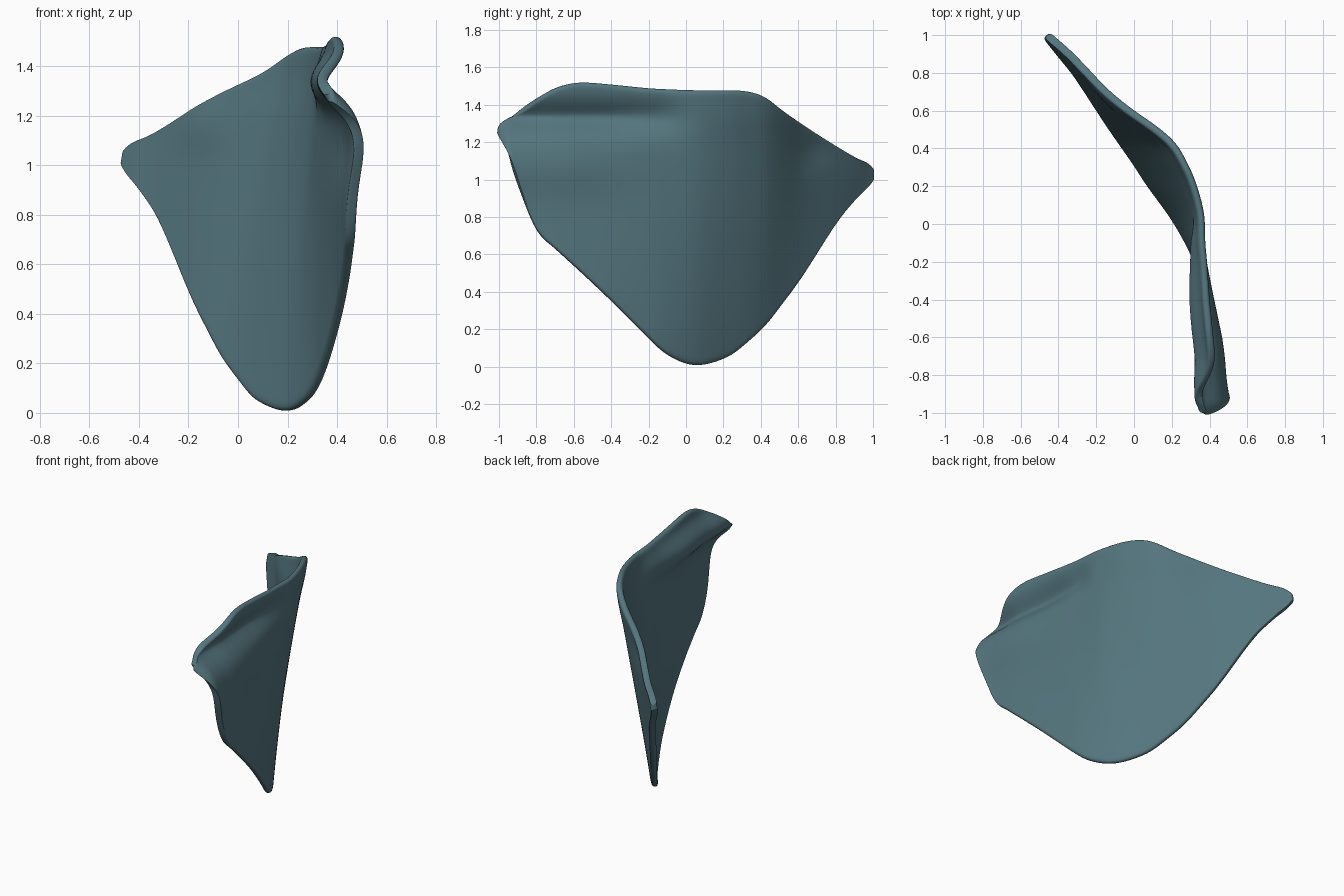
import bpy, bmesh, math

if "Cube" in bpy.data.objects:
    bpy.data.objects.remove(bpy.data.objects["Cube"])

# Edge stations along the sheet: y, lower edge z, lower edge x, upper edge z, upper edge x
EDGE = [
    (-1.00, 1.26, .385, 1.29, .41), (-.95, 1.14, .455, 1.325, .42), (-.90, .98, .46, 1.36, .425),
    (-.80, .73, .455, 1.43, .42), (-.70, .63, .445, 1.49, .415), (-.58, .52, .43, 1.52, .40),
    (-.40, .35, .395, 1.51, .385), (-.20, .15, .335, 1.49, .375), (-.10, .06, .29, 1.485, .365),
    (.05, .005, .20, 1.48, .355), (.22, .05, .075, 1.48, .31), (.32, .125, .01, 1.475, .265),
    (.42, .22, -.06, 1.445, .205), (.50, .325, -.115, 1.38, .11), (.60, .46, -.18, 1.31, -.03),
    (.80, .775, -.31, 1.18, -.245), (.90, .90, -.39, 1.12, -.345), (.97, .97, -.445, 1.085, -.425),
    (1.00, 1.015, -.465, 1.045, -.46)]
# Depth of the crease under the upper lip: y, depth
CREASE = [(-1, .06), (-.9, .09), (-.7, .085), (-.4, .08), (-.15, .05), (.08, 0), (1, 0)]


def sample(table, y):
    """Smooth interpolation of a table keyed by its first column."""
    n = len(table)
    i = max(k for k in range(n - 1) if table[k][0] <= y + 1e-9)
    h = table[i + 1][0] - table[i][0]
    t = min(1, max(0, (y - table[i][0]) / h))

    def slope(k, c):
        a, b = max(k - 1, 0), min(k + 1, n - 1)
        return (table[b][c] - table[a][c]) / (table[b][0] - table[a][0])
    out = []
    for c in range(1, len(table[0])):
        p, q = table[i][c], table[i + 1][c]
        out.append((2*t**3 - 3*t*t + 1) * p + (t**3 - 2*t*t + t) * h * slope(i, c)
                   + (3*t*t - 2*t**3) * q + (t**3 - t*t) * h * slope(i + 1, c))
    return out


def bump(d, width):
    return math.exp(-(d / width) ** 2)


# Curved sheet as a grid stretched between its lower and upper edges
COLS, ROWS = 56, 28
bm = bmesh.new()
grid = []
for i in range(COLS + 1):
    u = 2 * i / COLS - 1
    y = .5 * u + .5 * math.sin(u * math.pi / 2)
    zb, xb, zt, xt = sample(EDGE, y)
    depth = sample(CREASE, y)[0]
    belly = .03 * min(1, max(0, (-.2 - y) / .4))
    column = []
    for j in range(ROWS + 1):
        v = j / ROWS
        z = zb + (zt - zb) * v
        x = xb + (xt - xb) * v
        x += belly * bump(z - 1.08, .15) - depth * bump(z - 1.335, .085)
        # shallow dent near the rear tip
        x -= .02 * bump(y - .66, .1) * bump(z - 1.16, .1)
        column.append(bm.verts.new((x, y, z)))
    grid.append(column)
for a, b in zip(grid, grid[1:]):
    for j in range(ROWS):
        bm.faces.new((a[j], b[j], b[j + 1], a[j + 1]))
bmesh.ops.recalc_face_normals(bm, faces=bm.faces)
mesh = bpy.data.meshes.new("curved_shell")
bm.to_mesh(mesh)
bm.free()
shell = bpy.data.objects.new("curved_shell", mesh)
bpy.context.collection.objects.link(shell)

# Thickness and rounded rim
solid = shell.modifiers.new("thickness", 'SOLIDIFY')
solid.thickness = .042
solid.offset = 0
sub = shell.modifiers.new("rounding", 'SUBSURF')
sub.levels = sub.render_levels = 2

# Slate teal surface
mat = bpy.data.materials.new("slate_teal")
mat.diffuse_color = (.09, .18, .21, 1)
mat.use_nodes = True
mat.node_tree.nodes["Principled BSDF"].inputs["Base Color"].default_value = mat.diffuse_color
mesh.materials.append(mat)
bpy.context.view_layer.objects.active = shell
shell.select_set(True)
bpy.ops.object.shade_smooth()
